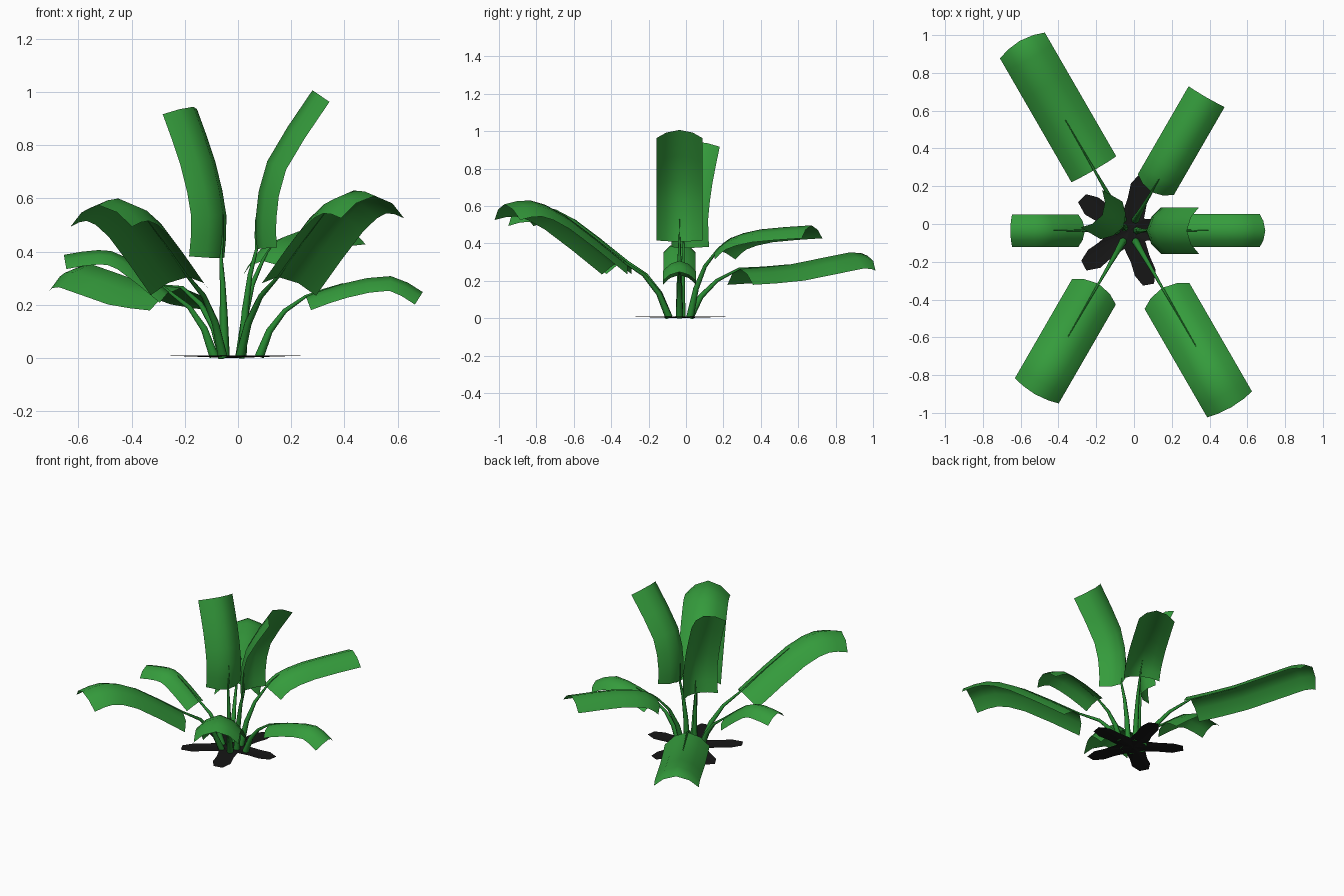
import bpy, math
from mathutils import Vector

if "Cube" in bpy.data.objects:
    bpy.data.objects.remove(bpy.data.objects["Cube"])

CENTRE = Vector((-0.025, -0.035, 0))


def material(name, rgb):
    m = bpy.data.materials.new(name)
    m.diffuse_color = (*rgb, 1)
    m.use_nodes = True
    m.node_tree.nodes["Principled BSDF"].inputs["Base Color"].default_value = m.diffuse_color
    return m


LEAF = material("leaf_green", (0.035, 0.33, 0.045))
STEM = material("stem_green", (0.02, 0.25, 0.03))
DARK = material("base_dark", (0.008, 0.008, 0.008))


def mesh_object(name, verts, faces, mat, smooth=True):
    me = bpy.data.meshes.new(name)
    me.from_pydata(verts, [], faces)
    me.materials.append(mat)
    me.polygons.foreach_set("use_smooth", [smooth] * len(faces))
    me.update()
    ob = bpy.data.objects.new(name, me)
    bpy.context.collection.objects.link(ob)


def subdivide(points):
    """Insert one smooth in-between point in every path segment."""
    p = [Vector(q) for q in points]
    p = [2 * p[0] - p[1]] + p + [2 * p[-1] - p[-2]]
    path = []
    for i in range(1, len(p) - 2):
        path += [p[i], (9 * (p[i] + p[i + 1]) - p[i - 1] - p[i + 2]) / 16]
    return path + [p[-2]]


def stalk_path(foot, end):
    """Curve from the foot radius on the ground up to the leaf start."""
    a = Vector((foot, 0.005))
    d = end - a
    c = a + Vector((0.25 * d.x, 0.72 * d.y))
    return [a * (1 - t) ** 2 + c * 2 * t * (1 - t) + end * t * t
            for t in (0, 0.33, 0.66)]


def frames(path, angle):
    """Position, upper-side normal and side vector along an (r, z) path."""
    a = math.radians(angle)
    out = Vector((math.cos(a), math.sin(a), 0))
    side = Vector((-math.sin(a), math.cos(a), 0))
    up = Vector((0, 0, 1))
    result = []
    for i, (r, z) in enumerate(path):
        d = path[min(i + 1, len(path) - 1)] - path[max(i - 1, 0)]
        normal = (up * d.x - out * d.y).normalized()
        result.append((CENTRE + out * r + up * z, normal, side))
    return result


def loft_faces(rings, n, closed):
    cols = n if closed else n - 1
    return [(i * n + j, i * n + (j + 1) % n, (i + 1) * n + (j + 1) % n, (i + 1) * n + j)
            for i in range(rings - 1) for j in range(cols)]


def leaf(name, angle, path, half_width):
    # arched strip, four faces across
    drop = 0.63 * half_width
    verts = [p + s * half_width * u - n * drop * abs(u) ** 2
             for p, n, s in frames(path, angle) for u in (1, 0.58, 0, -0.58, -1)]
    mesh_object(name, verts, loft_faces(len(path), 5, False), LEAF)


def stem(name, angle, path, sides=6):
    # tapering tube that fades out along the leaf midrib
    verts = []
    last = len(path) - 1
    for i, (p, n, s) in enumerate(frames(path, angle)):
        rad = 0.002 + 0.018 * (1 - i / last) ** 1.5
        for k in range(sides):
            t = 2 * math.pi * k / sides
            verts.append(p + s * rad * math.cos(t) + n * rad * math.sin(t))
    mesh_object(name, verts, loft_faces(len(path), sides, True), STEM)


def frond(name, angle, half_width, foot, *crest):
    path = subdivide(crest)
    leaf(name + "_leaf", angle, path, half_width)
    stem(name + "_stem", angle, stalk_path(foot, path[0]) + path[:3])


# fronds: direction, half width, foot radius, crest as (radius, height)
frond("back_left", 120, 0.137, 0.065, (0.37, 0.265), (0.68, 0.287), (1.05, 0.352), (1.16, 0.335))
frond("back_right", 60, 0.11, 0.065, (0.235, 0.365), (0.32, 0.43), (0.5, 0.475), (0.815, 0.497))
frond("left", 180, 0.086, 0.065, (0.235, 0.25), (0.4, 0.38), (0.5, 0.406), (0.63, 0.388))
frond("right", 0, 0.088, 0.105, (0.28, 0.232), (0.42, 0.28), (0.6, 0.308), (0.72, 0.248))
frond("front_left", 240, 0.134, 0.065, (0.325, 0.305), (0.65, 0.53), (0.85, 0.6), (1.0, 0.575))
frond("front_right", 300, 0.137, 0.065, (0.35, 0.305), (0.71, 0.55), (0.92, 0.63), (1.08, 0.61))
frond("tall_right", 0, 0.123, 0.04, (0.095, 0.41), (0.092, 0.53), (0.135, 0.74), (0.305, 1.007))
frond("tall_left", 150, 0.115, 0.03, (0.045, 0.375), (0.036, 0.54), (0.085, 0.745), (0.165, 0.945))

# flat dark base with five lobes: outline of one lobe as (radius, angle offset)
LOBE = [(0.10, -36), (0.17, -18), (0.24, -14), (0.30, -7), (0.31, 4), (0.25, 13), (0.17, 18)]
outline = []
for k in range(5):
    for r, off in LOBE:
        a = math.radians(3 + 72 * k + off)
        outline.append(CENTRE + Vector((r * math.cos(a), r * math.sin(a), 0.01)))
n = len(outline)
mesh_object("dark_base", outline + [CENTRE.copy()],
            [(i, (i + 1) % n, n) for i in range(n)], DARK, smooth=False)
